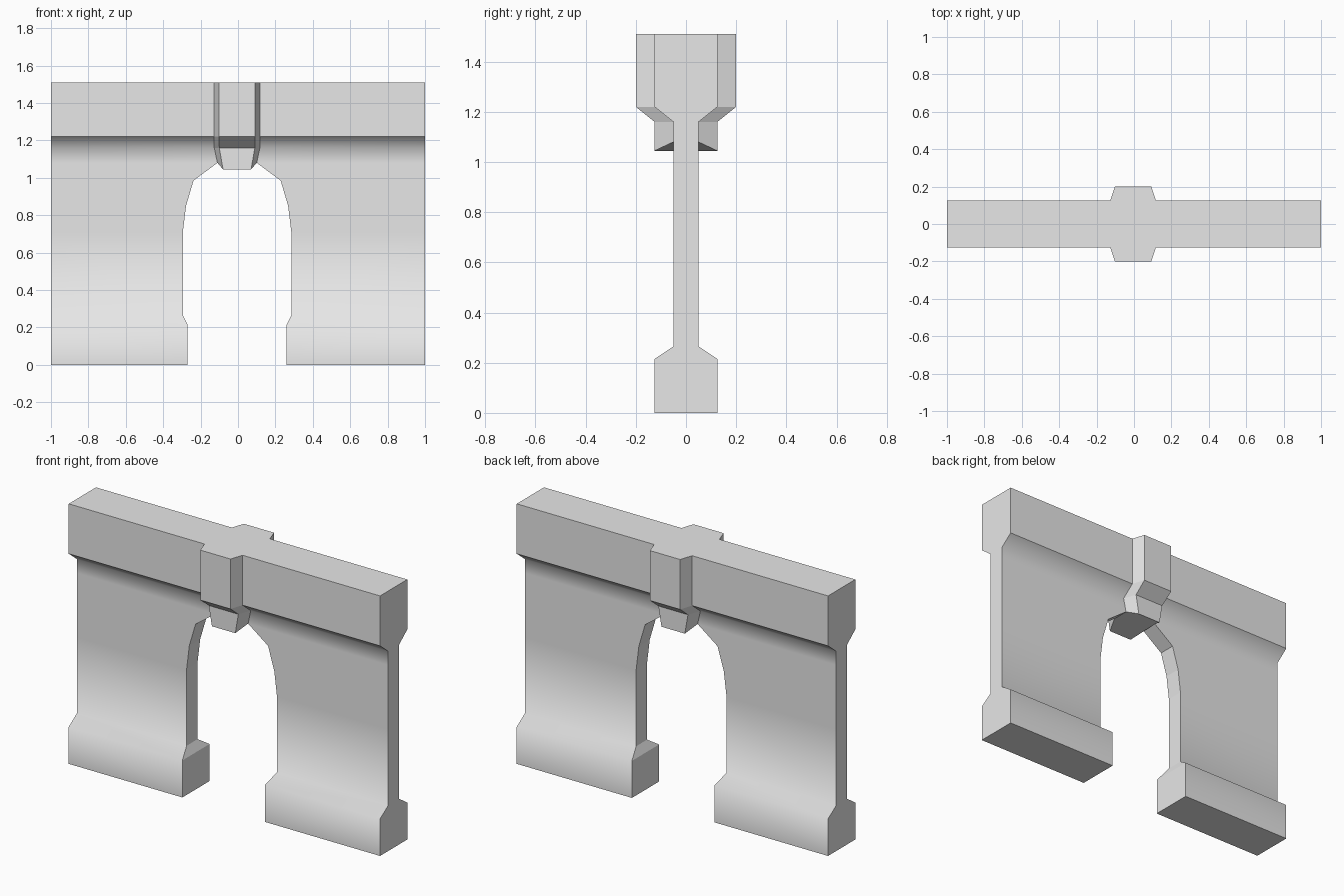
import bpy, bmesh

cube = bpy.data.objects.get("Cube")
if cube:
    bpy.data.objects.remove(cube, do_unlink=True)

CENTRE = -0.005      # arch axis
stone = bpy.data.materials.new("grey_stone")
stone.use_nodes = True
stone.diffuse_color = (0.8, 0.8, 0.8, 1)
stone.node_tree.nodes["Principled BSDF"].inputs["Base Color"].default_value = (0.8, 0.8, 0.8, 1)


def loft(name, rings, soft_range=None):
    """Skin stacked closed rings and cap both ends; soften long edges in a height range."""
    bm = bmesh.new()
    loops = [[bm.verts.new(p) for p in ring] for ring in rings]
    count = len(loops[0])
    for low, high in zip(loops, loops[1:]):
        for i in range(count):
            j = (i + 1) % count
            bm.faces.new((low[i], low[j], high[j], high[i]))
    bm.faces.new(loops[0])
    bm.faces.new(loops[-1])
    bmesh.ops.recalc_face_normals(bm, faces=bm.faces)
    for face in bm.faces:
        face.smooth = soft_range is not None
    if soft_range:
        for edge in bm.edges:
            a, b = (v.co for v in edge.verts)
            along_wall = abs(a.y - b.y) < 1e-4 and abs(a.z - b.z) < 1e-4
            edge.smooth = along_wall and soft_range[0] < a.z < soft_range[1]
    mesh = bpy.data.meshes.new(name)
    bm.to_mesh(mesh)
    bm.free()
    mesh.materials.append(stone)
    obj = bpy.data.objects.new(name, mesh)
    bpy.context.collection.objects.link(obj)
    return obj


# Wall halves: (height, half thickness, half opening) from plinth to coping
wall_levels = [
    (0, .125, .265), (.215, .125, .265), (.265, .05, .29), (.71, .05, .29),
    (.85, .05, .273), (.985, .05, .233), (1.08, .05, .105),
    (1.16, .05, .122), (1.22, .125, .122), (1.51, .125, .122),
]
for side, name in ((-1, "right_wall"), (1, "left_wall")):
    rings = []
    for z, y, gap in wall_levels:
        inner = CENTRE + side * gap
        rings.append([(inner, -y, z), (side, -y, z), (side, y, z), (inner, y, z)])
    loft(name, rings, soft_range=(0.2, 1.2))

# Keystone: (face height, face half width, face depth, flank height, flank half width, flank depth)
keystone_levels = [
    (1.045, .075, .125, 1.08, .105, .05),
    (1.16, .095, .125, 1.16, .122, .05),
    (1.22, .097, .2, 1.22, .122, .125),
    (1.51, .097, .2, 1.51, .122, .125),
]
rings = []
for fz, fx, fy, wz, wx, wy in keystone_levels:
    quarter = [(wx, wy, wz), (fx, fy, fz)]
    ring = [(x, y, z) for x, y, z in quarter]
    ring += [(-x, y, z) for x, y, z in reversed(quarter)]
    ring += [(-x, -y, z) for x, y, z in quarter]
    ring += [(x, -y, z) for x, y, z in reversed(quarter)]
    rings.append([(x + CENTRE, y, z) for x, y, z in ring])
loft("keystone", rings)
